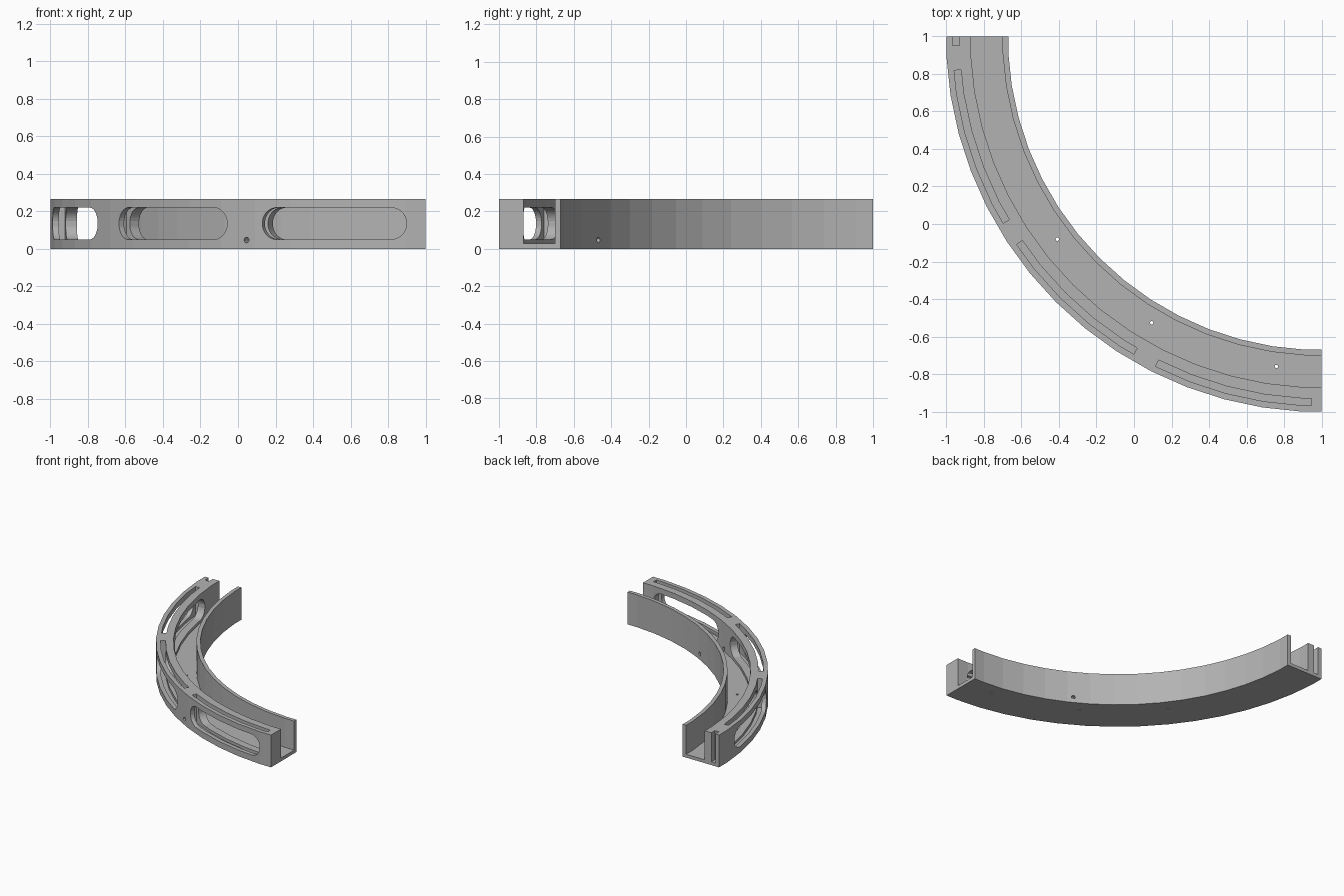
import bpy, bmesh
from math import sin, cos, radians, degrees
from mathutils import Vector, Matrix

if "Cube" in bpy.data.objects:
    bpy.data.objects.remove(bpy.data.objects["Cube"])

STEP = 6.0            # degrees per facet of the arc
HEIGHT = 0.265
FLOOR = 0.027

grey = bpy.data.materials.new("plain grey")
grey.use_nodes = True
grey.diffuse_color = (0.45, 0.45, 0.45, 1)
grey.node_tree.nodes["Principled BSDF"].inputs["Base Color"].default_value = grey.diffuse_color


def on_arc(angle, r, z):
    """Point on the faceted arc; angle in degrees runs from the +x end to the back end."""
    off = angle - STEP * round(angle / STEP)
    r /= cos(radians(off))
    a = radians(angle)
    return Vector((1 - r * sin(a), 1 - r * cos(a), z))


def make_object(name, bm):
    bmesh.ops.recalc_face_normals(bm, faces=bm.faces)
    mesh = bpy.data.meshes.new(name)
    bm.to_mesh(mesh)
    bm.free()
    mesh.materials.append(grey)
    obj = bpy.data.objects.new(name, mesh)
    bpy.context.collection.objects.link(obj)
    return obj


def loft(name, columns):
    """Solid through a row of (angle, cross-section) columns."""
    bm = bmesh.new()
    rings = [[bm.verts.new(on_arc(a, r, z)) for r, z in section] for a, section in columns]
    n = len(rings[0])
    for p, q in zip(rings, rings[1:]):
        for i in range(n):
            j = (i + 1) % n
            bm.faces.new((p[i], p[j], q[j], q[i]))
    bm.faces.new(rings[0])
    bm.faces.new(rings[-1])
    return make_object(name, bm)


def stops(a0, a1):
    """Arc ends plus the facet corners between them."""
    corners = [STEP * (k + 0.5) for k in range(-1, 17)]
    return [a0] + [c for c in corners if a0 + 0.05 < c < a1 - 0.05] + [a1]


def box(r0, r1, z0, z1):
    return [(r0, z0), (r1, z0), (r1, z1), (r0, z1)]


def pin(name, point, direction, radius, depth):
    bm = bmesh.new()
    turn = Vector(direction).to_track_quat('Z', 'Y').to_matrix().to_4x4()
    bmesh.ops.create_cone(bm, cap_ends=True, segments=16, radius1=radius, radius2=radius,
                          depth=depth, matrix=Matrix.Translation(point) @ turn)
    return make_object(name, bm)


def cut(target, cutter):
    cutter.hide_render = True
    mod = target.modifiers.new("cut", 'BOOLEAN')
    mod.operation = 'DIFFERENCE'
    mod.solver = 'EXACT'
    mod.object = cutter
    bpy.context.view_layer.objects.active = target
    bpy.ops.object.modifier_apply(modifier=mod.name)
    bpy.data.objects.remove(cutter)


# Quarter-circle channel: thick outer wall, floor, thin inner wall
section = [(1.67, 0), (2.0, 0), (2.0, HEIGHT), (1.87, HEIGHT),
           (1.87, FLOOR), (1.70, FLOOR), (1.70, HEIGHT), (1.67, HEIGHT)]
channel = loft("curved_channel", [(a, section) for a in stops(0, 90)])

# Long round-ended windows through the outer wall
MID, HALF = 0.135, 0.085
END = degrees(HALF / 2.0)
for k in range(3):
    a0, a1 = 2.9 + 29 * k, 25.8 + 29 * k
    curve = [(END * (1 - cos(radians(p))), HALF * sin(radians(p))) for p in range(10, 91, 10)]
    outline = [(a0 + d, h) for d, h in curve]
    outline += [(a, HALF) for a in stops(a0 + END, a1 - END)[1:-1]]
    outline += [(a1 - d, h) for d, h in reversed(curve)]
    cut(channel, loft("window_cutter",
                      [(a, box(1.8, 2.08, MID - h, MID + h)) for a, h in outline]))

# Narrow slots sunk into the top of the outer wall, the last one open at the end
for k in range(4):
    a0 = 1.6 + 29 * k
    a1 = min(a0 + 25.1, 91)
    cut(channel, loft("slot_cutter",
                      [(a, box(1.93, 1.967, FLOOR, HEIGHT + 0.1)) for a in stops(a0, a1)]))

# Small drain holes in the floor
for angle in (7.8, 30.7, 52.5):
    cut(channel, pin("floor_hole_cutter", on_arc(angle, 1.775, 0), (0, 0, 1), 0.009, 0.2))

# Radial hole low in both walls
side = radians(28.5)
cut(channel, pin("side_hole_cutter", on_arc(28.5, 1.83, 0.047),
                 (sin(side), cos(side), 0), 0.015, 0.6))
